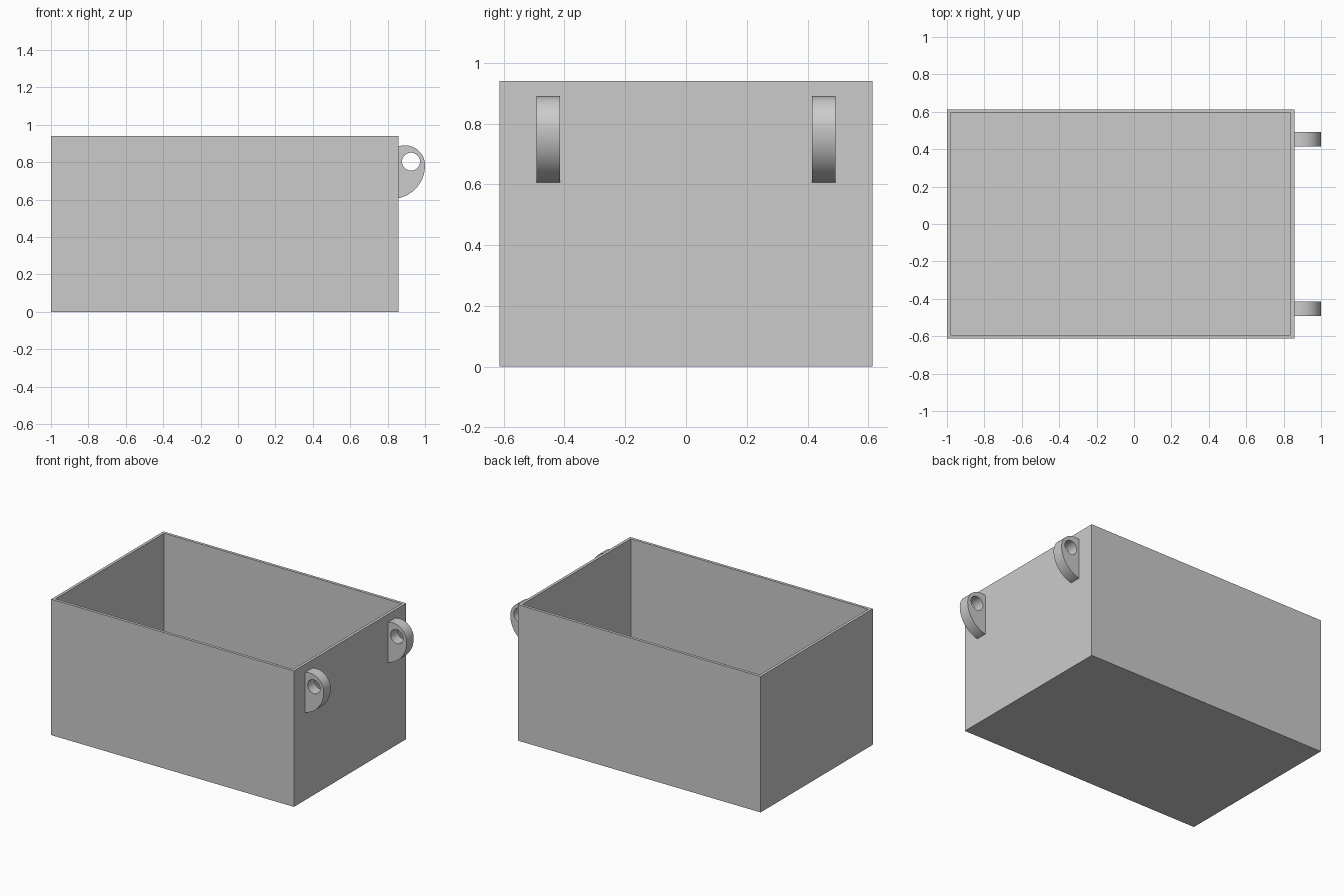
import bpy, bmesh, math
from mathutils import Vector

if "Cube" in bpy.data.objects:
    bpy.data.objects.remove(bpy.data.objects["Cube"])

grey = bpy.data.materials.new("light grey")
grey.diffuse_color = (0.6, 0.6, 0.6, 1)
grey.use_nodes = True
grey.node_tree.nodes["Principled BSDF"].inputs["Base Color"].default_value = grey.diffuse_color

X0, X1, Y, H, WALL = -1.0, 0.857, 0.613, 0.94, 0.028


def finish(bm, name):
    bmesh.ops.recalc_face_normals(bm, faces=bm.faces)
    mesh = bpy.data.meshes.new(name)
    bm.to_mesh(mesh)
    bm.free()
    obj = bpy.data.objects.new(name, mesh)
    bpy.context.collection.objects.link(obj)
    mesh.materials.append(grey)
    return obj


# Open box: inset the top face for the rim, then push it down to the floor
bm = bmesh.new()
bmesh.ops.create_cube(bm, size=1)
for v in bm.verts:
    v.co = (X1 if v.co.x > 0 else X0, math.copysign(Y, v.co.y), H if v.co.z > 0 else 0)
bm.normal_update()
top = max(bm.faces, key=lambda f: f.calc_center_median().z)
bmesh.ops.inset_region(bm, faces=[top], thickness=WALL)
cavity = bmesh.ops.extrude_face_region(bm, geom=[top])["geom"]
for v in (g for g in cavity if isinstance(g, bmesh.types.BMVert)):
    v.co.z = WALL
if top.is_valid:
    bmesh.ops.delete(bm, geom=[top], context="FACES_ONLY")
finish(bm, "open_box")


def arc(cx, cz, r, start, end, n):
    angles = [math.radians(start + (end - start) * i / n) for i in range(n + 1)]
    return [(cx + r * math.cos(a), cz + r * math.sin(a)) for a in angles]


# Hinge lug: small arc over the top, larger arc sweeping back to the wall, round hole
upper = arc(0.893, 0.783, 0.107, 109.7, 0, 24)
lower = arc(0.82, 0.783, 0.18, 0, -78.1, 24)[1:]
outline = upper + lower
hole = arc(0.925, 0.803, 0.048, 0, 360, 32)[:-1]


def hinge_lug(name, y0, y1):
    bm = bmesh.new()
    edges = []
    for loop in (outline, hole):
        vs = [bm.verts.new((x, y0, z)) for x, z in loop]
        edges += [bm.edges.new((vs[i - 1], vs[i])) for i in range(len(vs))]
    bmesh.ops.triangle_fill(bm, edges=edges, use_beauty=True)
    geom = bmesh.ops.extrude_face_region(bm, geom=bm.faces[:])["geom"]
    verts = [g for g in geom if isinstance(g, bmesh.types.BMVert)]
    bmesh.ops.translate(bm, verts=verts, vec=Vector((0, y1 - y0, 0)))
    obj = finish(bm, name)
    bpy.ops.object.select_all(action="DESELECT")
    obj.select_set(True)
    bpy.context.view_layer.objects.active = obj
    bpy.ops.object.shade_smooth_by_angle(angle=math.radians(30))


hinge_lug("front_hinge_lug", -0.492, -0.415)
hinge_lug("back_hinge_lug", 0.415, 0.492)
